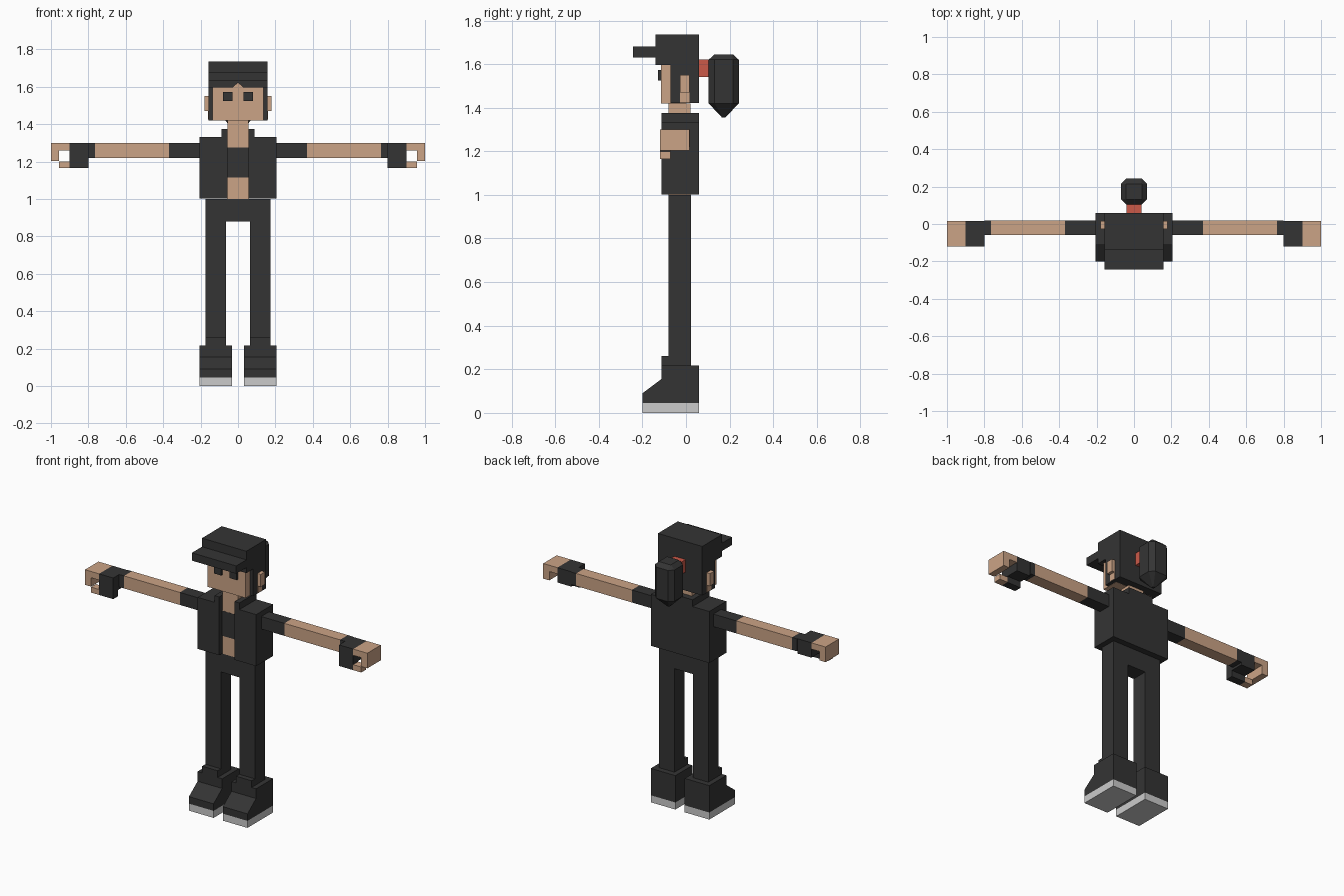
import bpy
import bmesh

cube = bpy.data.objects.get("Cube")
if cube:
    bpy.data.objects.remove(cube, do_unlink=True)


def material(name, rgb):
    m = bpy.data.materials.new(name)
    m.use_nodes = True
    m.diffuse_color = (*rgb, 1)
    m.node_tree.nodes["Principled BSDF"].inputs["Base Color"].default_value = (*rgb, 1)
    return m


DARK = material("charcoal", (0.034, 0.034, 0.034))
SKIN = material("skin", (0.6, 0.37, 0.24))
RED = material("red", (0.6, 0.1, 0.065))
GREY = material("sole grey", (0.6, 0.6, 0.6))


def loft(name, mat, rings):
    """Skin a stack of matching rings and cap both ends."""
    bm = bmesh.new()
    loops = [[bm.verts.new(p) for p in ring] for ring in rings]
    n = len(loops[0])
    for a, b in zip(loops, loops[1:]):
        for i in range(n):
            j = (i + 1) % n
            bm.faces.new((a[i], a[j], b[j], b[i]))
    bm.faces.new(loops[0])
    bm.faces.new(loops[-1])
    bmesh.ops.remove_doubles(bm, verts=bm.verts, dist=0.0001)
    bmesh.ops.recalc_face_normals(bm, faces=bm.faces)
    mesh = bpy.data.meshes.new(name)
    bm.to_mesh(mesh)
    bm.free()
    mesh.materials.append(mat)
    ob = bpy.data.objects.new(name, mesh)
    bpy.context.collection.objects.link(ob)
    return ob


def prism(name, mat, profile, axis, lo, hi):
    """Extrude a 2D profile along x, y or z."""
    place = {"x": lambda p, t: (t, p[0], p[1]),
             "y": lambda p, t: (p[0], t, p[1]),
             "z": lambda p, t: (p[0], p[1], t)}[axis]
    return loft(name, mat, [[place(p, t) for p in profile] for t in (lo, hi)])


def box(name, mat, x, y, z):
    return prism(name, mat, [(x[0], y[0]), (x[1], y[0]), (x[1], y[1]), (x[0], y[1])], "z", *z)


def mirrored(ob):
    """Mirror a part across the body's centre plane."""
    ob.modifiers.new("Mirror", "MIRROR").use_axis = (True, False, False)
    return ob


def u_shape(outer, inner, front, back, inner_back):
    """Plan outline that is open at the front."""
    return [(-outer, front), (-inner, front), (-inner, inner_back), (inner, inner_back),
            (inner, front), (outer, front), (outer, back), (-outer, back)]


# Head, face and neck
box("head", SKIN, (-0.135, 0.135), (-0.115, 0), (1.42, 1.65))
box("neck", SKIN, (-0.055, 0.055), (-0.08, 0.02), (1.275, 1.42))
mirrored(box("eye", DARK, (0.03, 0.08), (-0.128, -0.11), (1.525, 1.573)))
mirrored(box("ear", SKIN, (0.15, 0.18), (-0.028, 0.016), (1.47, 1.55)))
mirrored(box("ear_lobe", SKIN, (0.15, 0.16), (-0.028, 0.016), (1.425, 1.47)))

# Hair, and cap with a small notch over the forehead
box("hair", DARK, (-0.157, 0.157), (-0.07, 0.06), (1.421, 1.66))
prism("cap", DARK, [(-0.157, 1.595), (-0.03, 1.595), (0, 1.622), (0.03, 1.595),
                    (0.157, 1.595), (0.157, 1.735), (-0.157, 1.735)], "y", -0.14, 0.06)
box("cap_brim", DARK, (-0.157, 0.157), (-0.242, -0.14), (1.63, 1.68))

# Ponytail and its tie
box("hair_tie", RED, (-0.04, 0.04), (0.06, 0.11), (1.54, 1.62))


def octagon(half, cut, z):
    inner = half - cut
    pts = [(inner, -half), (half, -inner), (half, inner), (inner, half),
           (-inner, half), (-half, inner), (-half, -inner), (-inner, -half)]
    return [(x, 0.173 + y, z) for x, y in pts]


loft("ponytail", DARK, [octagon(0.008, 0.003, 1.355), octagon(0.069, 0.027, 1.42),
                        octagon(0.069, 0.027, 1.62), octagon(0.042, 0.003, 1.645)])

# Torso, with the jacket open over a short top
box("belly", SKIN, (-0.06, 0.06), (-0.08, 0.02), (1.0, 1.115))
box("short_top", DARK, (-0.06, 0.06), (-0.081, 0.02), (1.115, 1.275))
prism("jacket", DARK, u_shape(0.207, 0.055, -0.112, 0.06, 0.02), "z", 1.002, 1.332)
prism("collar", DARK, u_shape(0.088, 0.055, -0.112, 0.06, 0.02), "z", 1.332, 1.375)

# Arms, gloves and curled hands
arm_y, arm_z, hand_y = (-0.06, 0.019), (1.22, 1.3), (-0.12, 0.016)
thumb_y = (-0.12, -0.07)
mirrored(box("sleeve", DARK, (0.2, 0.37), arm_y, arm_z))
mirrored(box("forearm", SKIN, (0.37, 0.765), arm_y, arm_z))
mirrored(box("glove_cuff", DARK, (0.765, 0.8), arm_y, arm_z))
mirrored(box("glove_palm", DARK, (0.8, 0.9), hand_y, (1.205, 1.3)))
mirrored(box("glove_thumb", DARK, (0.8, 0.9), thumb_y, (1.165, 1.205)))
mirrored(prism("fingers", SKIN, [(0.9, 1.26), (0.957, 1.26), (0.957, 1.203),
                                 (1.0, 1.203), (1.0, 1.3), (0.9, 1.3)], "y", *hand_y))
mirrored(box("thumb_tip", SKIN, (0.9, 0.957), thumb_y, (1.165, 1.2)))

# Trousers
leg_x, leg_y = (0.065, 0.175), (-0.08, 0.024)
box("hips", DARK, (-0.175, 0.175), leg_y, (0.88, 1.0))
mirrored(box("leg", DARK, leg_x, leg_y, (0.2, 0.88)))

# Shoes
shoe_x = (0.033, 0.207)
mirrored(prism("shoe", DARK, [(-0.2, 0.045), (-0.2, 0.09), (-0.113, 0.155),
                              (-0.113, 0.217), (0.06, 0.217), (0.06, 0.045)], "x", *shoe_x))
mirrored(box("shoe_tongue", DARK, leg_x, (-0.113, -0.08), (0.217, 0.26)))
mirrored(box("sole", GREY, shoe_x, (-0.2, 0.06), (0, 0.045)))
